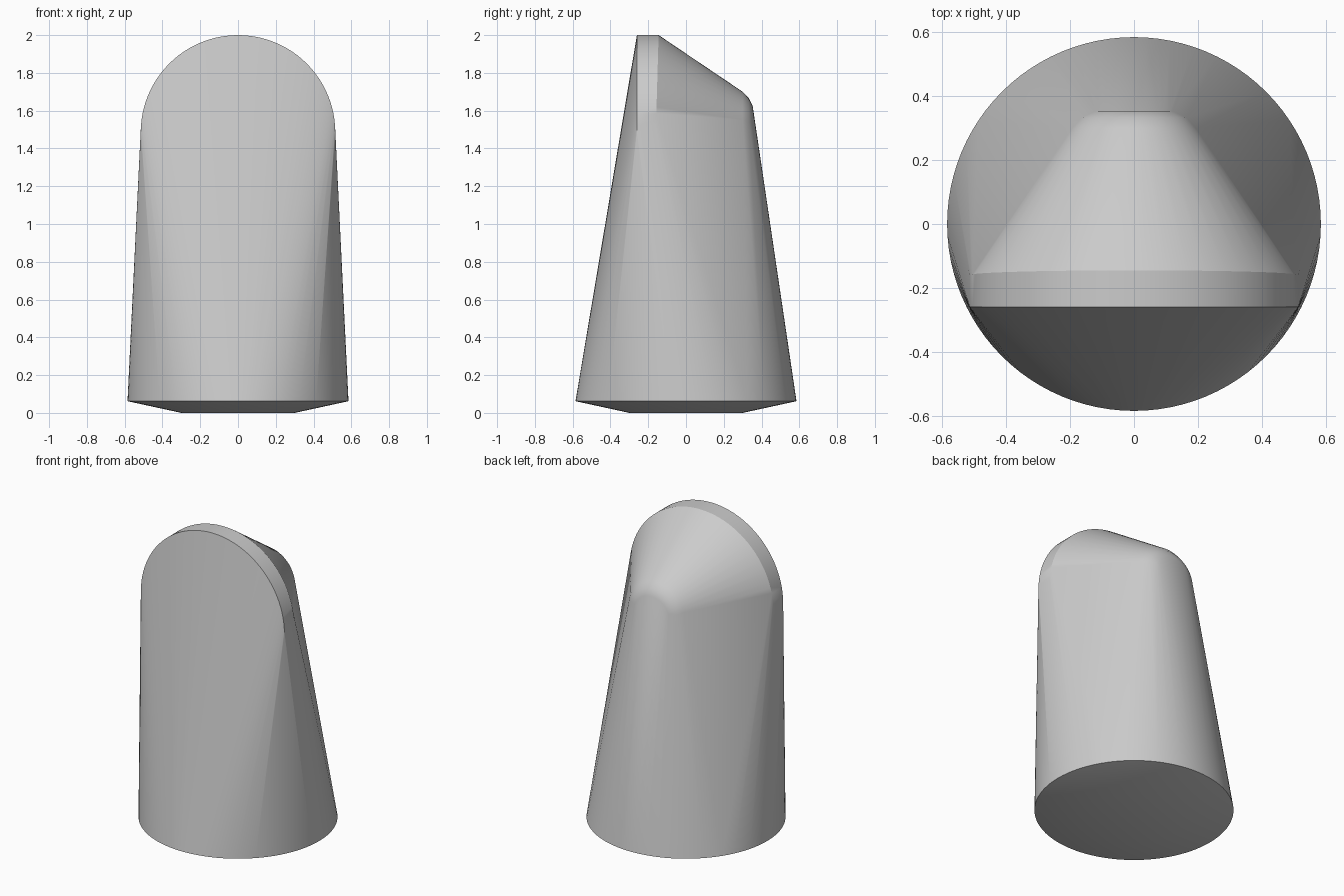
import bpy, bmesh
from math import sin, cos, pi, radians

cube = bpy.data.objects.get("Cube")
if cube:
    bpy.data.objects.remove(cube, do_unlink=True)

grey = bpy.data.materials.new("light grey")
grey.use_nodes = True
colour = (0.6, 0.6, 0.6, 1)
grey.diffuse_color = colour
grey.node_tree.nodes["Principled BSDF"].inputs["Base Color"].default_value = colour

bm = bmesh.new()


def disc(radius, z, steps=96):
    """Horizontal ring of points for the foot."""
    for i in range(steps):
        a = 2 * pi * i / steps
        bm.verts.new((radius * cos(a), radius * sin(a), z))


def arch(radius, y, z, lean=0, steps=48):
    """Upright half ring of points; lean moves its crown back."""
    for i in range(steps + 1):
        a = pi * i / steps
        bm.verts.new((radius * cos(a), y + lean * sin(a), z + radius * sin(a)))


# Bevelled round foot
disc(0.30, 0)
disc(0.585, 0.062)

# Tall front arch with a narrow rim
arch(0.515, -0.26, 1.485)
arch(0.515, -0.16, 1.485, lean=0.015)

# Small rounded back arch with a bevelled edge
arch(0.20, 0.30, 1.50, steps=24)
arch(0.17, 0.333, 1.495, steps=24)
arch(0.13, 0.353, 1.495, steps=24)

# Stretch one skin over all the profiles
bmesh.ops.convex_hull(bm, input=bm.verts[:])
bmesh.ops.delete(bm, geom=[v for v in bm.verts if not v.link_faces], context="VERTS")
bmesh.ops.dissolve_limit(bm, angle_limit=radians(0.1), verts=bm.verts[:], edges=bm.edges[:])
bmesh.ops.recalc_face_normals(bm, faces=bm.faces[:])

mesh = bpy.data.meshes.new("tapered_body")
bm.to_mesh(mesh)
bm.free()
mesh.materials.append(grey)
body = bpy.data.objects.new("tapered_body", mesh)
bpy.context.collection.objects.link(body)

bpy.ops.object.select_all(action="DESELECT")
body.select_set(True)
bpy.context.view_layer.objects.active = body
bpy.ops.object.shade_smooth_by_angle(angle=radians(30))
